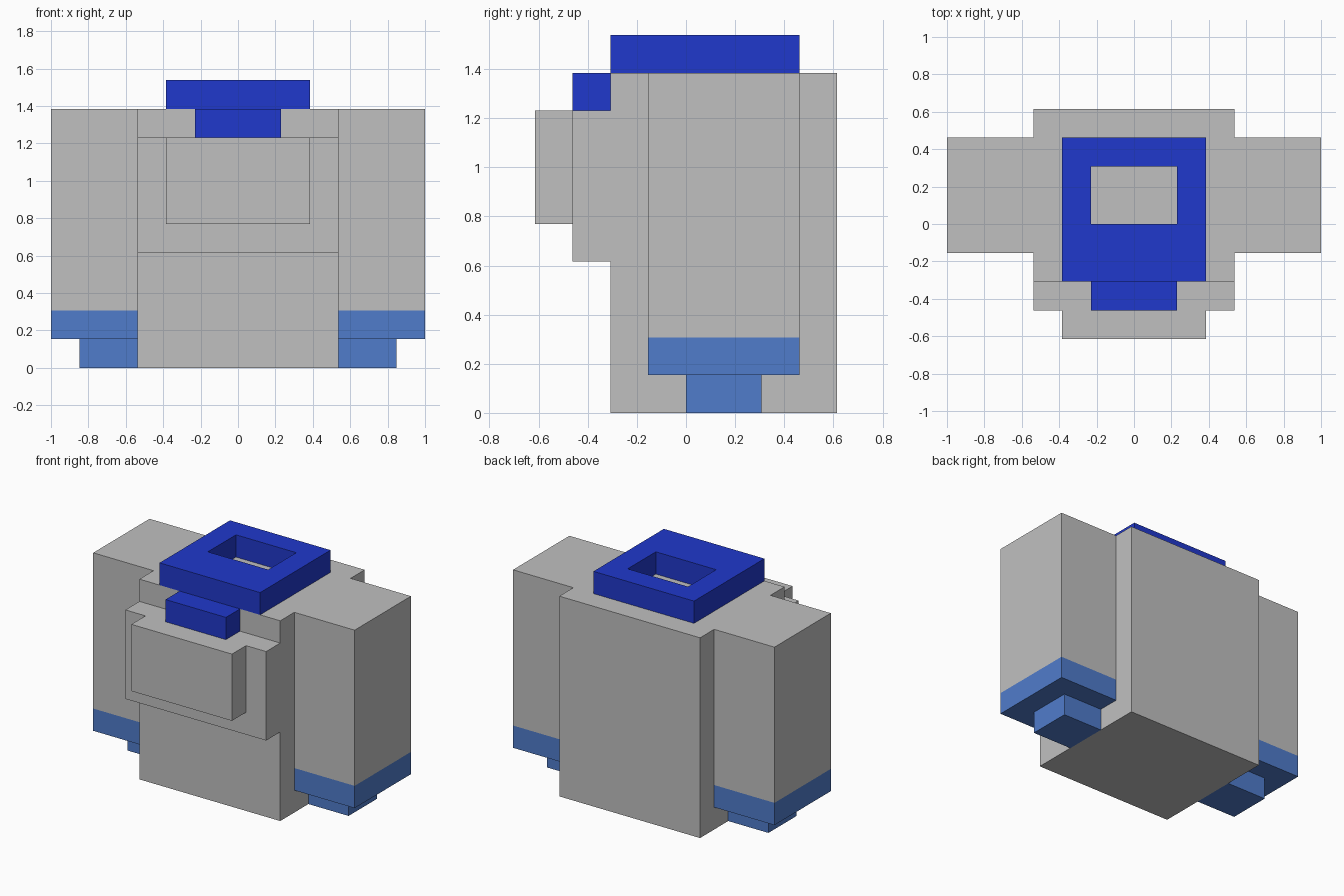
import bpy
import bmesh

if "Cube" in bpy.data.objects:
    bpy.data.objects.remove(bpy.data.objects["Cube"])

U = 1 / 13  # the model sits on a grid of 1/13 unit


def material(name, rgb):
    m = bpy.data.materials.new(name)
    m.diffuse_color = (*rgb, 1)
    m.use_nodes = True
    m.node_tree.nodes["Principled BSDF"].inputs["Base Color"].default_value = m.diffuse_color
    return m


GREY = material("light_grey", (0.527, 0.527, 0.527))
BLUE = material("deep_blue", (0.0144, 0.0395, 0.604))
SOFT_BLUE = material("soft_blue", (0.0802, 0.202, 0.597))


def box(name, x, y, z, mat, mirror=False):
    """Box spanning grid ranges x, y, z; optionally mirrored across x = 0."""
    bm = bmesh.new()
    bmesh.ops.create_cube(bm, size=1)
    for v in bm.verts:
        v.co = [U * (a + (b - a) * (c + 0.5)) for (a, b), c in zip((x, y, z), v.co)]
    mesh = bpy.data.meshes.new(name)
    bm.to_mesh(mesh)
    bm.free()
    mesh.materials.append(mat)
    obj = bpy.data.objects.new(name, mesh)
    bpy.context.collection.objects.link(obj)
    if mirror:
        obj.modifiers.new("mirror", "MIRROR").use_axis[0] = True
    return obj


# Torso with stepped chest and front panel
box("torso", (-7, 7), (-4, 8), (0, 18), GREY)
box("chest", (-7, 7), (-6, -4), (8, 16), GREY)
box("chest_panel", (-5, 5), (-8, -6), (10, 16), GREY)

# Sleeves, cuffs and lower cuffs on both sides
box("sleeves", (7, 13), (-2, 6), (4, 18), GREY, mirror=True)
box("cuffs", (7, 13), (-2, 6), (2, 4), SOFT_BLUE, mirror=True)
box("cuff_ends", (7, 11), (0, 4), (0, 2), SOFT_BLUE, mirror=True)


# Collar ring: grid of cells with the middle one left out, extruded up
def collar_ring(name, xs, ys, z0, z1, mat):
    bm = bmesh.new()
    v = [[bm.verts.new((x * U, y * U, z0 * U)) for y in ys] for x in xs]
    for i in range(3):
        for j in range(3):
            if (i, j) != (1, 1):
                bm.faces.new((v[i][j], v[i + 1][j], v[i + 1][j + 1], v[i][j + 1]))
    ext = bmesh.ops.extrude_face_region(bm, geom=bm.faces[:], use_keep_orig=True)
    top = [g for g in ext["geom"] if isinstance(g, bmesh.types.BMVert)]
    bmesh.ops.translate(bm, verts=top, vec=(0, 0, (z1 - z0) * U))
    bmesh.ops.recalc_face_normals(bm, faces=bm.faces[:])
    mesh = bpy.data.meshes.new(name)
    bm.to_mesh(mesh)
    bm.free()
    mesh.materials.append(mat)
    bpy.context.collection.objects.link(bpy.data.objects.new(name, mesh))


collar_ring("collar", (-5, -3, 3, 5), (-4, 0, 4, 6), 18, 20, BLUE)
box("collar_front", (-3, 3), (-6, -4), (16, 18), BLUE)
